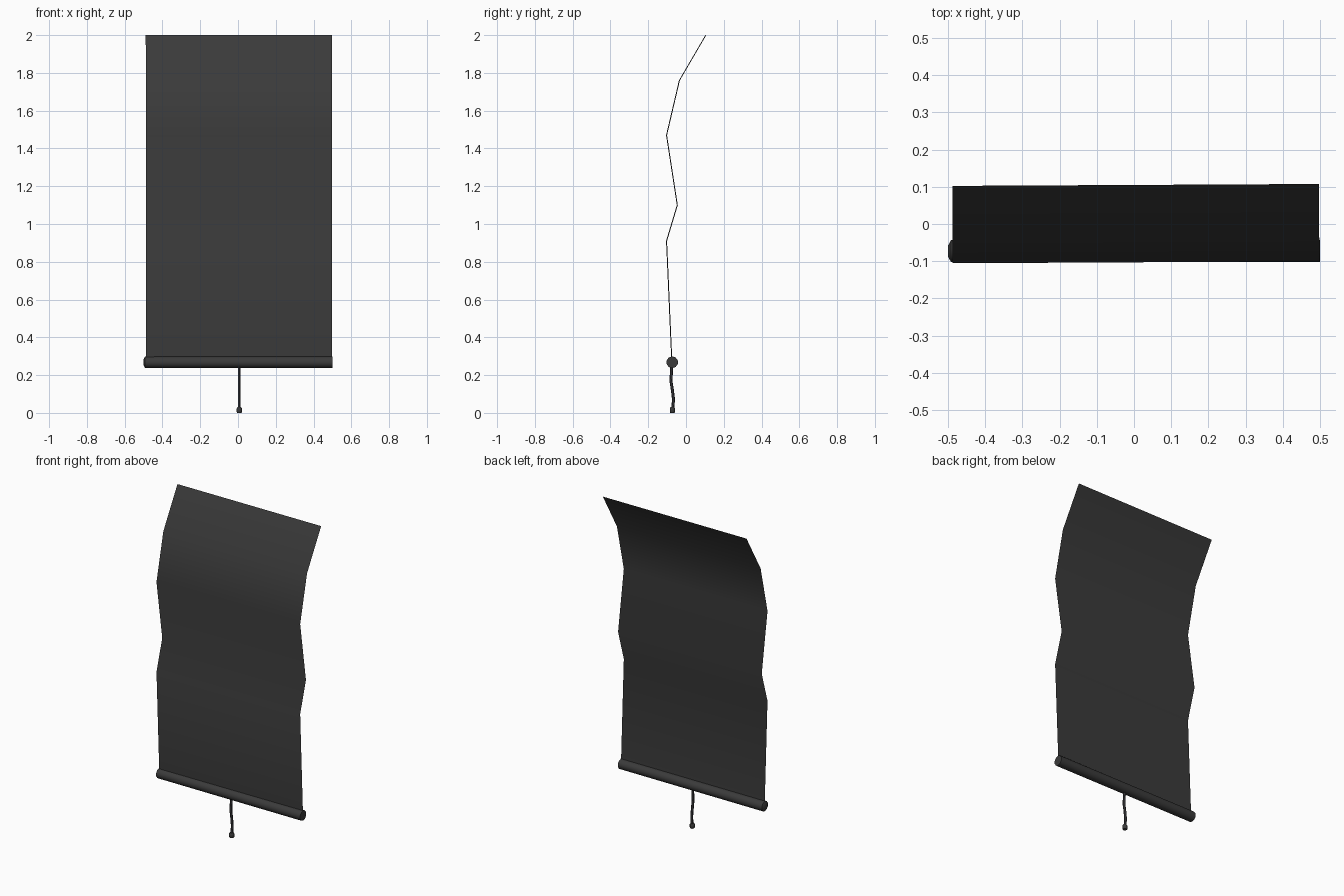
import bpy, bmesh, math
from mathutils import Matrix, Vector

cube = bpy.data.objects.get("Cube")
if cube:
    bpy.data.objects.remove(cube, do_unlink=True)


def material(name, rgb):
    mat = bpy.data.materials.new(name)
    mat.use_nodes = True
    mat.diffuse_color = (*rgb, 1)
    bsdf = mat.node_tree.nodes["Principled BSDF"]
    bsdf.inputs["Base Color"].default_value = (*rgb, 1)
    bsdf.inputs["Roughness"].default_value = 0.8
    return mat


charcoal = material("charcoal", (0.043, 0.043, 0.043))
cord_grey = material("cord grey", (0.045, 0.045, 0.05))


def finish(name, bm, mat, angle):
    mesh = bpy.data.meshes.new(name)
    bm.to_mesh(mesh)
    bm.free()
    mesh.materials.append(mat)
    obj = bpy.data.objects.new(name, mesh)
    bpy.context.collection.objects.link(obj)
    bpy.ops.object.select_all(action="DESELECT")
    obj.select_set(True)
    bpy.context.view_layer.objects.active = obj
    bpy.ops.object.shade_smooth_by_angle(angle=math.radians(angle))
    return obj


def loft(bm, rings):
    """Join equal rings of points into a closed, capped skin."""
    loops = [[bm.verts.new(p) for p in ring] for ring in rings]
    for a, b in zip(loops, loops[1:]):
        for i in range(len(a)):
            j = (i + 1) % len(a)
            bm.faces.new((a[i], a[j], b[j], b[i]))
    bm.faces.new(loops[0][::-1])
    bm.faces.new(loops[-1])
    bmesh.ops.recalc_face_normals(bm, faces=bm.faces)


def ring(centre, u, v, radius, sides):
    steps = [math.tau * (i + 0.5) / sides for i in range(sides)]
    return [Vector(centre) + radius * (math.cos(t) * u + math.sin(t) * v) for t in steps]


X, Y, Z = Vector((1, 0, 0)), Vector((0, 1, 0)), Vector((0, 0, 1))

# Creased fabric sheet, very slightly turned about the vertical
profile = [(-0.075, 0.27), (-0.103, 0.91), (-0.046, 1.10),
           (-0.103, 1.47), (-0.035, 1.76), (0.105, 2.0)]
bm = bmesh.new()
rows = [[bm.verts.new((x, y, z)) for x in (-0.488, 0.498)] for y, z in profile]
for low, high in zip(rows, rows[1:]):
    bm.faces.new((low[0], low[1], high[1], high[0]))
bmesh.ops.rotate(bm, verts=bm.verts, matrix=Matrix.Rotation(math.radians(0.3), 3, "Z"))
finish("fabric_sheet", bm, charcoal, 60)

# Bottom roller with a small tapered cap at one end
bm = bmesh.new()
loft(bm, [ring((x, -0.073, 0.268), Y, Z, r, 10)
          for x, r in ((-0.5, 0.016), (-0.492, 0.031), (0.5, 0.031))])
finish("bottom_roller", bm, charcoal, 40)

# Wavy pull cord
bm = bmesh.new()
path = [(-0.075, 0.25), (-0.08, 0.17), (-0.072, 0.12), (-0.066, 0.07), (-0.071, 0.02)]
loft(bm, [ring((0.007, y, z), X, Y, 0.008, 6) for y, z in path])
finish("pull_cord", bm, cord_grey, 40)

# Knob at the end of the cord
bm = bmesh.new()
loft(bm, [ring((0.007, -0.072, z), X, Y, r, 8)
          for z, r in ((0, 0.012), (0.004, 0.015), (0.024, 0.015), (0.03, 0.01))])
finish("cord_knob", bm, charcoal, 40)
